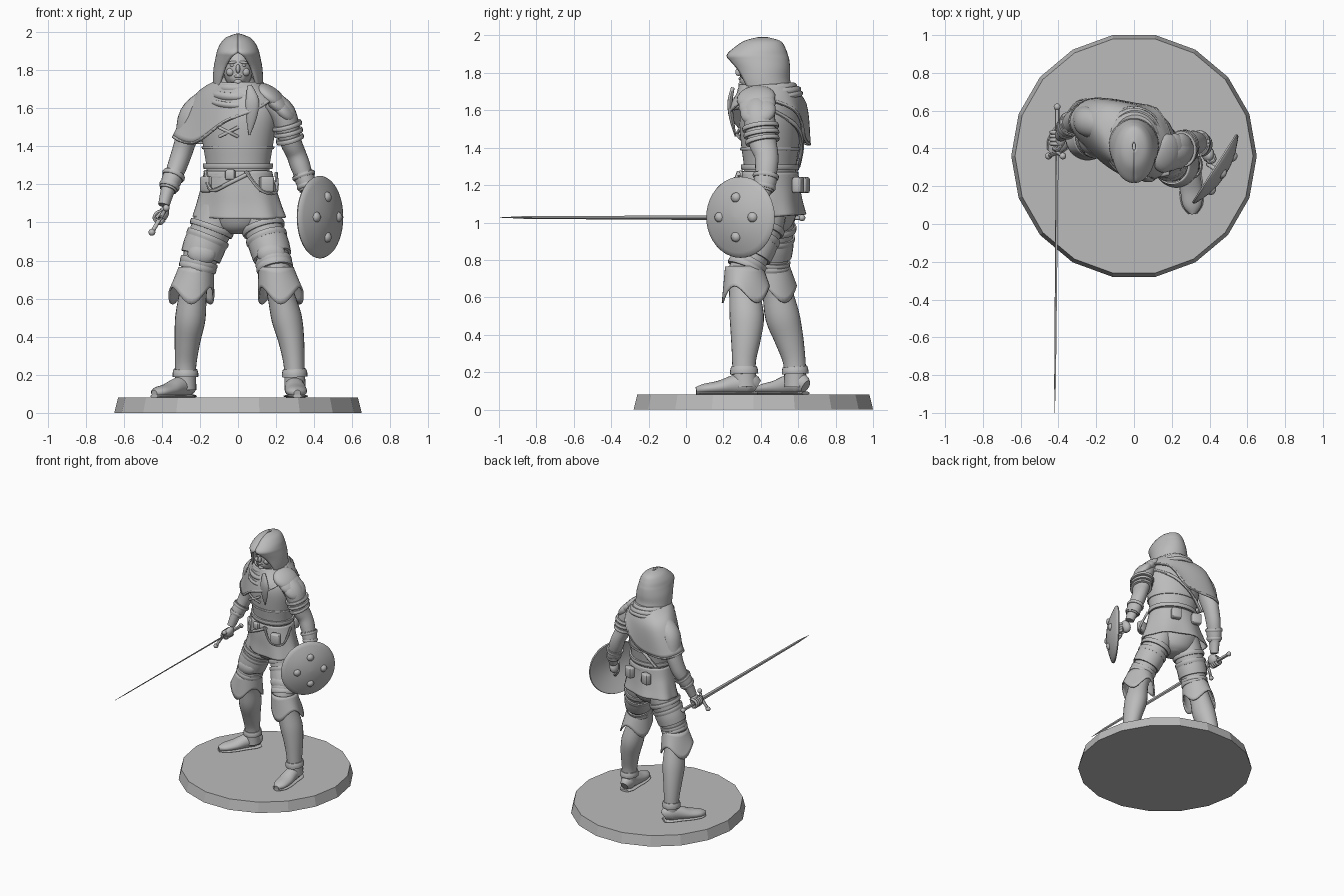
import bpy, bmesh
from math import sin, cos, pi, radians
from mathutils import Vector, Matrix, Euler

if "Cube" in bpy.data.objects:
    bpy.data.objects.remove(bpy.data.objects["Cube"])

stone = bpy.data.materials.new("plain grey")
stone.use_nodes = True
GREY = (0.5, 0.5, 0.5, 1)
stone.diffuse_color = GREY
stone.node_tree.nodes["Principled BSDF"].inputs["Base Color"].default_value = GREY

Y, Z = Vector((0, 1, 0)), Vector((0, 0, 1))
BODY = Vector((0.36, 0.93, 0))      # the torso is turned a little


def finish(name, bm, angle=45, thick=0):
    bmesh.ops.recalc_face_normals(bm, faces=bm.faces)
    mesh = bpy.data.meshes.new(name)
    bm.to_mesh(mesh)
    bm.free()
    for p in mesh.polygons:
        p.use_smooth = True
    mesh.set_sharp_from_angle(angle=radians(angle))
    mesh.materials.append(stone)
    ob = bpy.data.objects.new(name, mesh)
    bpy.context.collection.objects.link(ob)
    if thick:
        mod = ob.modifiers.new("thickness", "SOLIDIFY")
        mod.thickness, mod.offset = thick, 0
    return ob


def spline(pts, k=4, closed=False):
    """Smooth curve through tuples of any length."""
    pts = [Vector(p) for p in pts]
    n, out = len(pts), []
    get = (lambda i: pts[i % n]) if closed else (lambda i: pts[max(0, min(n - 1, i))])
    for i in range(n if closed else n - 1):
        a, b, c, d = (get(i + j) for j in (-1, 0, 1, 2))
        for s in range(k):
            t = s / k
            out.append(b + (c - a) * (t / 2) + (a * 2 - b * 5 + c * 4 - d) * (t * t / 2)
                       + (b * 3 - a - c * 3 + d) * (t ** 3 / 2))
    return out if closed else out + [pts[-1]]


def skin(name, rows, around=True, along=False, caps=True, **kw):
    """Quads between rows of points."""
    bm = bmesh.new()
    grid = [[bm.verts.new(p) for p in row] for row in rows]
    m, n = len(grid), len(grid[0])
    for i in range(m if along else m - 1):
        for j in range(n if around else n - 1):
            a, b = grid[i], grid[(i + 1) % m]
            bm.faces.new((a[j], a[(j + 1) % n], b[(j + 1) % n], b[j]))
    if caps and around and not along:
        bm.faces.new(grid[0])
        bm.faces.new(grid[-1])
    return finish(name, bm, **kw)


def tube(name, pts, ref=Y, n=24, k=4, along=False, wave=0, **kw):
    """Sweep an ellipse along points (x, y, z, width, depth)."""
    path = spline(pts, k, along)
    m, rows = len(path), []
    for i, p in enumerate(path):
        q, r = (path[i - 1], path[(i + 1) % m]) if along else (path[max(0, i - 1)], path[min(m - 1, i + 1)])
        t = (Vector(r[:3]) - Vector(q[:3])).normalized()
        u = ref.cross(t).normalized()
        v = t.cross(u)
        ripple = wave * i / m
        row = []
        for j in range(n):
            f = 2 * pi * j / n
            s = 1 + ripple * sin(7 * f)
            row.append(Vector(p[:3]) + u * p[3] * cos(f) * s + v * p[4] * sin(f) * s)
        rows.append(row)
    return skin(name, rows, along=along, **kw)


def cord(name, pts, r=0.01, along=False, ref=Vector((0.2, 0.3, 0.9))):
    return tube(name, [(*p, r, r) for p in pts], ref, 8, 5, along)


def revolve(name, centre, axis, profile, n=32, **kw):
    axis = Vector(axis).normalized()
    u = Y.cross(axis).normalized()
    v = axis.cross(u)
    rows = [[Vector(centre) + axis * h + (u * cos(2 * pi * j / n) + v * sin(2 * pi * j / n)) * r
             for j in range(n)] for r, h in profile]
    return skin(name, rows, **kw)


def ball(name, loc, size, turn=(0, 0, 0)):
    bm = bmesh.new()
    rot = Euler([radians(a) for a in turn]).to_matrix().to_4x4()
    bmesh.ops.create_uvsphere(bm, u_segments=20, v_segments=12, radius=1,
                              matrix=Matrix.Translation(loc) @ rot @ Matrix.Diagonal((*size, 1)))
    return finish(name, bm)


def box(name, loc, size, yaw=0):
    bm = bmesh.new()
    bmesh.ops.create_cube(bm, size=1, matrix=Matrix.Translation(loc)
                          @ Matrix.Rotation(radians(yaw), 4, "Z") @ Matrix.Diagonal((*size, 1)))
    bmesh.ops.bevel(bm, geom=bm.edges[:], offset=0.012, segments=2, affect="EDGES", profile=0.5)
    return finish(name, bm)


def band(name, limb, top, low, g0=0.01, g1=0.01, ref=Y):
    """A strap or plate that follows a limb between two heights."""
    path = sorted(spline(limb), key=lambda p: p[2])

    def at(z, g):
        for p, q in zip(path, path[1:]):
            if p[2] <= z <= q[2]:
                s = p.lerp(q, (z - p[2]) / max(q[2] - p[2], 1e-6))
                return (*s[:3], s[3] + g, s[4] + g)
    return tube(name, [at(top, g0), at((top + low) / 2, (g0 + g1) / 2 + 0.003), at(low, g1)], ref)


# Base
revolve("base", (0, 0.36, 0), Z, [(0.65, 0), (0.63, 0.08)], 18, angle=15)

# Torso, hips and tunic skirt
torso = [(0, .45, 1.2, .17, .13), (0, .45, 1.3, .172, .135), (0, .45, 1.42, .192, .15), (0, .45, 1.55, .21, .155),
         (0, .45, 1.64, .19, .13), (0, .44, 1.71, .11, .1), (0, .42, 1.8, .06, .06)]
tube("torso", torso, BODY, 32)
tube("hips", [(0, .45, 1.2, .16, .12), (0, .45, 1.08, .19, .14), (0, .45, .98, .14, .11), (0, .45, .94, .05, .06)], BODY)
tube("tunic_skirt", [(0, .45, 1.27, .178, .14), (0, .45, 1.18, .2, .145), (0, .455, 1.1, .225, .15),
                     (0, .46, 1.03, .25, .16)], BODY, 48, wave=.04, caps=False, thick=.01)
for z in (1.31, 1.255):
    band("belt", torso, z, z - .03, .014, .014, BODY)
band("chest_strap", torso, 1.4, 1.385, .006, .006, BODY)
box("belt_buckle", (-.04, .295, 1.25), (.055, .03, .055), -15)
for x, y, yaw in ((.15, .275, 10), (-.16, .4, -45), (.09, .6, -20), (-.08, .63, -20)):
    box("belt_pouch", (x, y, 1.2), (.075, .05, .085), yaw)
cord("hip_cord", [(-.17, .42, 1.27), (-.14, .34, 1.17), (-.04, .29, 1.21), (.06, .28, 1.26)], .011)
cord("hip_cord", [(.04, .28, 1.27), (.12, .25, 1.17), (.2, .3, 1.16), (.2, .4, 1.26)], .009)

# Legs, straps, knee guards and flared boot cuffs
legs = {
    "left": [(.1, .43, 1.1, .1, .11), (.13, .41, .98, .103, .11), (.175, .36, .84, .09, .095), (.2, .31, .73, .078, .085),
             (.22, .31, .64, .07, .08), (.255, .325, .5, .08, .092), (.28, .32, .38, .068, .08),
             (.295, .31, .25, .055, .063), (.3, .315, .12, .056, .066)],
    "right": [(-.1, .47, 1.1, .1, .11), (-.135, .47, .98, .108, .11), (-.19, .46, .84, .095, .095),
              (-.22, .455, .73, .08, .085), (-.235, .485, .64, .072, .08), (-.25, .515, .5, .08, .092),
              (-.265, .55, .38, .068, .078), (-.275, .58, .25, .056, .06), (-.275, .585, .12, .056, .06)]}
for side, leg in legs.items():
    tube(side + "_leg", leg)
    for z in (.985, .93, .8):
        band(side + "_thigh_strap", leg, z, z - .03, .01, .01)
    band(side + "_thigh_plate", leg, .92, .82, .006, .014)
    band(side + "_ankle_band", leg, .23, .19, .006, .012)
    x, y = leg[2][:2]
    ball(side + "_knee_guard", (x, y - .075, .835), (.075, .04, .06))
    kx, ky = leg[3][:2]
    sx = 1 if x > 0 else -1
    rows = []
    for i in range(7):
        t = i / 6
        row = []
        for j in range(36):
            f = 2 * pi * j / 36
            r = .088 + .028 * t
            drop = .15 + .045 * cos(3 * f - pi / 2)
            row.append((kx + sx * .025 * t + r * cos(f), ky + .01 * t + (r + .008) * sin(f), .765 - t * drop))
        rows.append(row)
    skin(side + "_boot_cuff", rows, caps=False, thick=.01)
    band(side + "_cuff_rim", leg, .775, .75, .012, .014)

# Boots' feet
for side, hx, hy, dx, dy in (("left", .292, .38, .06, -1), ("right", -.245, .64, -.6, -.8)):
    steps = [(0, .122, .03, .038), (.04, .14, .05, .058), (.12, .133, .052, .052),
             (.2, .118, .058, .037), (.28, .11, .05, .028), (.325, .102, .018, .018)]
    tube(side + "_foot", [(hx + dx * d, hy + dy * d, z, a, b) for d, z, a, b in steps], Z)
    tube(side + "_sole", [(hx + dx * d, hy + dy * d, .088, a + .006, .009) for d, z, a, b in steps], Z)

# Arms
arms = {
    "left": [(.16, .38, 1.64, .06, .07), (.235, .39, 1.57, .07, .085), (.275, .41, 1.43, .057, .075),
             (.305, .43, 1.36, .052, .064), (.33, .43, 1.29, .052, .06), (.36, .42, 1.2, .04, .048), (.378, .4, 1.12, .032, .036)],
    "right": [(-.17, .52, 1.64, .06, .07), (-.24, .54, 1.56, .07, .08), (-.275, .555, 1.43, .057, .07),
              (-.297, .555, 1.36, .054, .062), (-.325, .54, 1.28, .05, .057), (-.365, .5, 1.18, .038, .044), (-.39, .47, 1.09, .03, .034)]}
for side, arm in arms.items():
    tube(side + "_arm", arm)
    band(side + "_bracer", arm, 1.26, 1.17, .006, .008)
    for z in (1.255, 1.2):
        band(side + "_bracer_strap", arm, z, z - .02, .013, .013)
for z in (1.52, 1.485, 1.45):
    band("left_arm_strap", arms["left"], z, z - .022, .013, .016)
for i in range(3):
    ball("left_shoulder_plate", (.17 + .035 * i, .375 + .005 * i, 1.665 - .035 * i),
         (.095, .105 - .004 * i, .045), (0, 38 + 6 * i, -15))

# Hands with curled fingers
ball("left_palm", (.392, .37, 1.075), (.032, .042, .05), (20, 15, 0))
ball("right_palm", (-.392, .45, 1.045), (.028, .045, .042), (0, 20, 0))
for i in range(4):
    y = .425 + .02 * i
    cord("right_finger", [(-.385, y, 1.06), (-.425, y, 1.05), (-.437, y, 1.02), (-.41, y, .997), (-.387, y, 1.015)], .011, ref=Y)
    z = 1.1 - .02 * i
    cord("left_finger", [(.385, .37, z), (.4, .33, z), (.425, .34, z - .004), (.418, .37, z - .004)], .011, ref=Z)
cord("right_thumb", [(-.385, .42, 1.06), (-.405, .395, 1.045), (-.425, .4, 1.025)], .012)

# Sword
tilt = Vector((.5, 0, .85))
hilt = Vector((-.407, .375, 1.025))
tube("sword_blade", [(*hilt, .005, .015), (-.418, -.85, 1.027, .003, .009), (-.42, -1, 1.027, .001, .001)], tilt, 4, 1, angle=20)
cord("sword_grip", [hilt, hilt + Y * .12, hilt + Y * .235], .012, ref=Z)
cord("sword_guard", [hilt - tilt * .09 - Y * .015, hilt, hilt + tilt * .06 - Y * .015], .011, ref=Y)
for p in (hilt + Y * .245, hilt - tilt * .09 - Y * .015, hilt + tilt * .06 - Y * .015):
    ball("sword_knob", p, (.018, .018, .018))

# Shield with four studs and a back strap
centre, face = Vector((.445, .282, 1.028)), Vector((.84, -.54, 0))
revolve("shield", centre, face, [(.001, .022), (.1, .012), (.19, -.02), (.212, -.026), (.217, -.018), (.212, -.008),
                                 (.19, .002), (.13, .026), (.06, .042), (.001, .046)], 40)
across = face.cross(Z)
for i in range(4):
    a = pi / 2 * i
    spot = centre + (across * cos(a) + Z * sin(a)) * .105 + face * .03
    revolve("shield_stud", spot, face, [(.028, -.008), (.026, .006), (.015, .016), (.001, .019)], 16)
cord("shield_strap", [centre + Z * .09, centre + Z * .06 - face * .05, centre - Z * .01 - face * .06, centre - Z * .07], .012)

# Head and face
ball("head", (0, .385, 1.81), (.078, .1, .115))
ball("jaw", (0, .34, 1.765), (.05, .055, .05))
ball("nose", (0, .282, 1.807), (.012, .018, .024), (-15, 0, 0))
ball("mouth", (0, .29, 1.768), (.022, .01, .008))
ball("chin", (0, .298, 1.738), (.022, .018, .016))
for s in (-1, 1):
    ball("brow", (s * .028, .298, 1.84), (.026, .012, .008), (0, s * 8, 0))
    ball("eye", (s * .028, .3, 1.825), (.013, .01, .008))
    ball("cheek", (s * .04, .31, 1.79), (.022, .02, .022))

# Hood: rows of height, half width, back, front and face gap
rows = []
for z, w, back, front, gap in spline([(1.69, .125, .57, .29, .95), (1.76, .125, .55, .275, .75), (1.82, .12, .55, .258, .55),
                                      (1.87, .11, .545, .232, .28), (1.895, .104, .538, .225, .01), (1.93, .09, .525, .262, 0),
                                      (1.965, .06, .5, .315, 0), (1.985, .008, .43, .39, 0)]):
    row = []
    for j in range(37):
        f = (pi - gap) * (j / 18 - 1)
        row.append((w * sin(f), (back + front) / 2 + (back - front) / 2 * cos(f), z))
    rows.append(row)
skin("hood", rows, around=False, thick=.014)

# Shoulder cape, hanging lower over the right arm
neck = [(.125 * sin(-pi / 4 * i), .43 + .14 * cos(pi / 4 * i), 1.735) for i in range(8)]
shoulder = [(0, .62, 1.63), (-.16, .63, 1.64), (-.225, .53, 1.66), (-.17, .38, 1.64),
            (-.04, .275, 1.63), (.1, .26, 1.65), (.17, .38, 1.69), (.13, .54, 1.68)]
hem = [(0, .635, 1.45), (-.24, .655, 1.42), (-.338, .54, 1.45), (-.23, .39, 1.42),
       (-.07, .27, 1.53), (.1, .24, 1.6), (.2, .37, 1.665), (.14, .58, 1.6)]
guides = [spline(g, 6, True) for g in (neck, shoulder, hem)]
columns = [spline(c, 6) for c in zip(*guides)]
skin("shoulder_cape", list(zip(*columns)), caps=False, thick=.014)
cord("cape_hem", guides[2], .009, True)

# Cowl folds around the neck
for w, d, z, droop, r in ((.115, .135, 1.725, .02, .026), (.135, .16, 1.71, .05, .022), (.15, .175, 1.69, .075, .016)):
    cord("cowl_fold", [(w * sin(pi / 5 * i), .435 + d * cos(pi / 5 * i), z - droop * (1 - cos(pi / 5 * i)) / 2)
                       for i in range(10)], r, True)

# Scarf end and lacing on the chest
tube("scarf_end", [(.06, .25, 1.72, .012, .01), (.075, .235, 1.64, .035, .014), (.07, .245, 1.55, .028, .012),
                   (.06, .265, 1.46, .004, .004)], Y, 12)
for x0, x1 in ((-.1, .0), (.0, -.1)):
    cord("chest_lacing", [(x0, .29, 1.5), (-.05, .275, 1.475), (x1, .29, 1.45)], .009)
cord("back_strap", [(.19, .46, 1.6), (.1, .585, 1.52), (-.03, .62, 1.42), (-.15, .6, 1.3)], .012)
